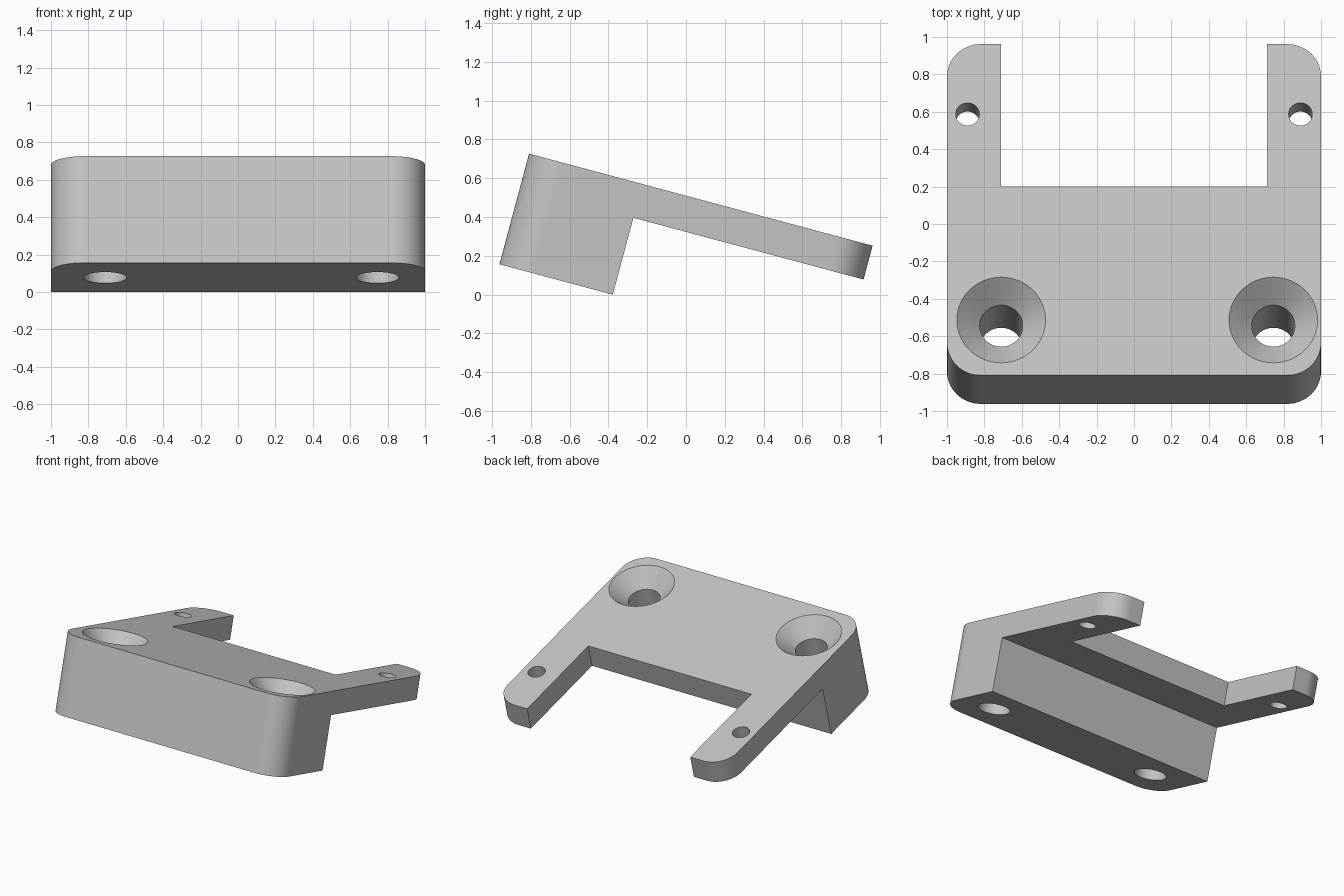
import bpy, bmesh, math
from mathutils import Matrix

cube = bpy.data.objects.get("Cube")
if cube:
    bpy.data.objects.remove(cube, do_unlink=True)

TILT = math.radians(15)
LENGTH, DEPTH, PLATE, FOOT = 1.833, 0.59, 0.18, 0.605
CORNER, SLOT_X, SLOT_Y = 0.18, 0.71, 1.045

grey = bpy.data.materials.new("light_grey")
grey.use_nodes = True
colour = (0.55, 0.55, 0.55, 1)
grey.diffuse_color = colour
grey.node_tree.nodes["Principled BSDF"].inputs["Base Color"].default_value = colour


def make_object(name, bm):
    bmesh.ops.recalc_face_normals(bm, faces=bm.faces)
    mesh = bpy.data.meshes.new(name)
    bm.to_mesh(mesh)
    bm.free()
    mesh.materials.append(grey)
    obj = bpy.data.objects.new(name, mesh)
    bpy.context.collection.objects.link(obj)
    return obj


def prism(name, outline, bottom, top):
    bm = bmesh.new()
    face = bm.faces.new([bm.verts.new((x, y, bottom)) for x, y in outline])
    new = bmesh.ops.extrude_face_region(bm, geom=[face])["geom"]
    bmesh.ops.translate(bm, vec=(0, 0, top - bottom),
                        verts=[v for v in new if isinstance(v, bmesh.types.BMVert)])
    return make_object(name, bm)


def lathe(name, x, y, profile, steps=64):
    # Closed solid of revolution from (radius, height) pairs
    bm = bmesh.new()
    rings = [[bm.verts.new((x + r * math.cos(math.tau * i / steps),
                            y + r * math.sin(math.tau * i / steps), z))
              for i in range(steps)] for r, z in profile]
    for a, b in zip(rings, rings[1:]):
        for i in range(steps):
            j = (i + 1) % steps
            bm.faces.new((a[i], a[j], b[j], b[i]))
    bm.faces.new(rings[0])
    bm.faces.new(rings[-1])
    return make_object(name, bm)


def arc(cx, cy, start, steps=16):
    return [(cx + CORNER * math.cos(start + math.pi / 2 * i / steps),
             cy + CORNER * math.sin(start + math.pi / 2 * i / steps))
            for i in range(steps + 1)]


# Rounded body outline with the open slot between the two arms
right_half = (arc(1 - CORNER, CORNER, -math.pi / 2)
              + arc(1 - CORNER, LENGTH - CORNER, 0)
              + [(SLOT_X, LENGTH), (SLOT_X, SLOT_Y)])
outline = right_half + [(-x, y) for x, y in reversed(right_half)]
body = prism("wedge_bracket", outline, -DEPTH, 0)

# Underside relief, leaving the thin plate behind the foot
cutters = [prism("underside_cutter",
                 [(-2, FOOT), (2, FOOT), (2, 3), (-2, 3)], -1, -PLATE)]

# Countersunk mounting holes
for x in (-0.71, 0.745):
    cutters.append(lathe("countersink_cutter", x, 0.306,
                         [(0.115, -1), (0.115, -0.122), (0.257, 0.02)]))

# Small arm holes
for x in (-0.89, 0.89):
    cutters.append(lathe("arm_hole_cutter", x, 1.445, [(0.063, -1), (0.063, 0.1)]))

bpy.ops.object.select_all(action="DESELECT")
bpy.context.view_layer.objects.active = body
body.select_set(True)
for cutter in cutters:
    mod = body.modifiers.new("cut", "BOOLEAN")
    mod.operation = "DIFFERENCE"
    mod.solver = "EXACT"
    mod.object = cutter
    bpy.ops.object.modifier_apply(modifier=mod.name)
    bpy.data.objects.remove(cutter, do_unlink=True)

# Tilt the finished part and stand it on the floor
top_z = DEPTH * math.cos(TILT) + FOOT * math.sin(TILT)
front_y = (DEPTH * math.sin(TILT) - LENGTH * math.cos(TILT)) / 2
body.data.transform(Matrix.Translation((0, front_y, top_z)) @ Matrix.Rotation(-TILT, 4, "X"))

bpy.ops.object.shade_smooth_by_angle(angle=math.radians(30))
weighted = body.modifiers.new("even_shading", "WEIGHTED_NORMAL")
weighted.keep_sharp = True
